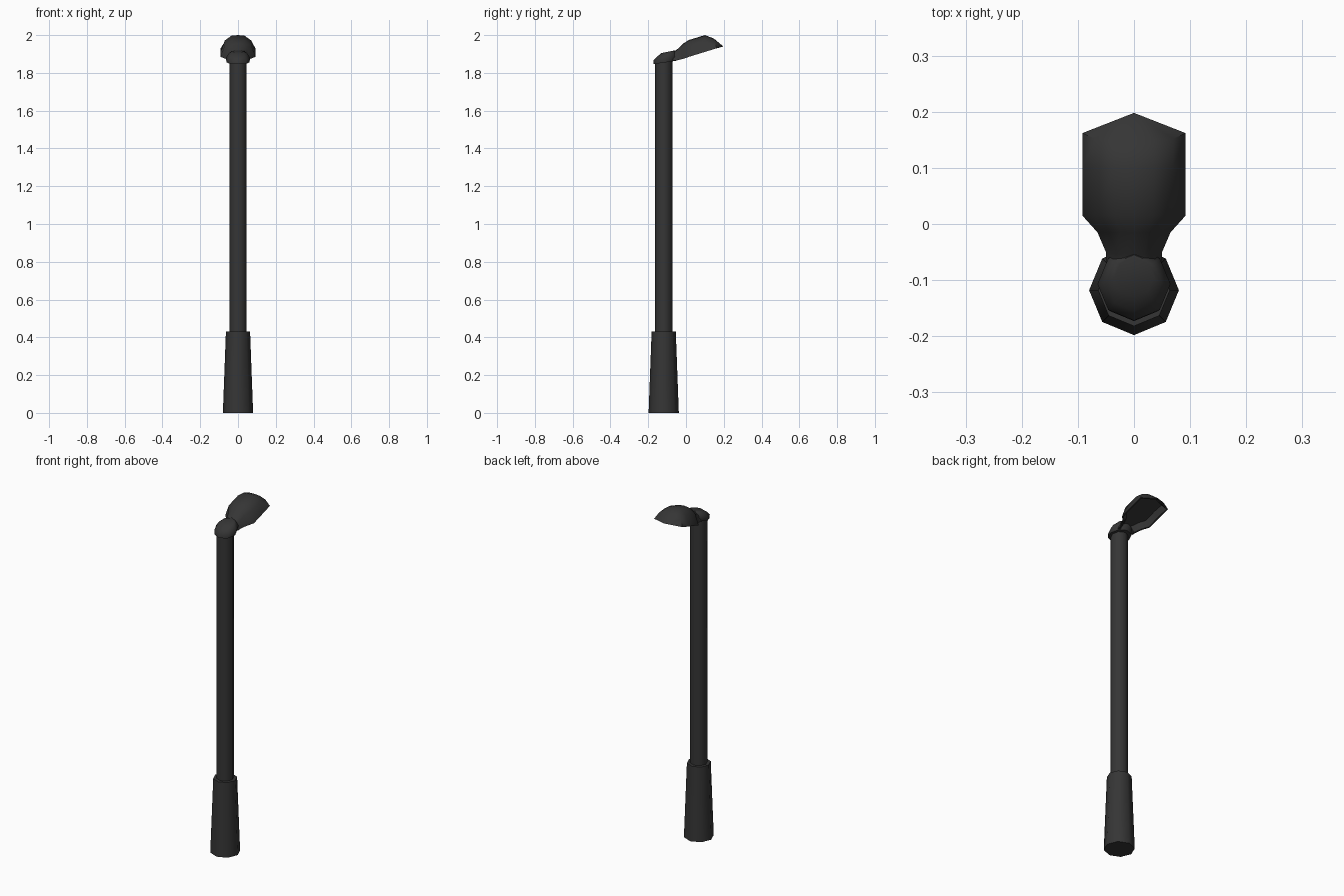
import bpy, bmesh, math

if "Cube" in bpy.data.objects:
    bpy.data.objects.remove(bpy.data.objects["Cube"])

mat = bpy.data.materials.new("dark_iron")
mat.diffuse_color = (0.036, 0.036, 0.036, 1)
mat.use_nodes = True
mat.node_tree.nodes["Principled BSDF"].inputs["Base Color"].default_value = mat.diffuse_color
N = 8
CY = -0.118


def finish(name, bm, angle):
    bmesh.ops.recalc_face_normals(bm, faces=bm.faces)
    me = bpy.data.meshes.new(name)
    bm.to_mesh(me)
    bm.free()
    me.materials.append(mat)
    ob = bpy.data.objects.new(name, me)
    bpy.context.collection.objects.link(ob)
    bpy.ops.object.select_all(action='DESELECT')
    ob.select_set(True)
    bpy.context.view_layer.objects.active = ob
    bpy.ops.object.shade_smooth_by_angle(angle=math.radians(angle))
    return ob


def ringed(name, rings, angle=50):
    """Octagonal solid from rings of (centre y, z, radius, forward slope)."""
    bm = bmesh.new()
    loops = []
    for cy, z, r, s in rings:
        loop = []
        for i in range(N):
            a = 2 * math.pi * i / N
            dy = r * math.sin(a)
            loop.append(bm.verts.new((r * math.cos(a), cy + dy, z + s * dy)))
        loops.append(loop)
    for a, b in zip(loops, loops[1:]):
        for i in range(N):
            j = (i + 1) % N
            bm.faces.new((a[i], a[j], b[j], b[i]))
    bm.faces.new(loops[0][::-1])
    bm.faces.new(loops[-1])
    return finish(name, bm, angle)


# Tapered foot, post and tilted collar
ringed("foot", [(CY, 0, 0.08, 0), (CY, 0.43, 0.064, 0)])
ringed("post", [(CY, 0.42, 0.046, 0), (CY, 1.87, 0.046, 0)])
ringed("collar", [(-0.113, 1.855, 0.060, 0.15),
                  (-0.107, 1.879, 0.065, 0.2),
                  (-0.105, 1.902, 0.050, 0.35),
                  (-0.095, 1.912, 0.035, 0.2)])

# Lamp hood: sections of (rim y, half width, rim z, crown y, crown z)
sections = [(-0.070, 0.050, 1.864, -0.070, 1.910),
            (-0.050, 0.050, 1.866, -0.055, 1.917),
            (-0.015, 0.065, 1.874, -0.015, 1.955),
            (0.015, 0.092, 1.885, 0.015, 1.974),
            (0.100, 0.092, 1.911, 0.100, 2.000),
            (0.162, 0.092, 1.930, 0.147, 1.982)]
arc = [(-1, 0), (-0.76, 0.68), (-0.38, 0.96), (0, 1),
       (0.38, 0.96), (0.76, 0.68), (1, 0)]
bm = bmesh.new()
rows = []
for y, w, zr, yc, zc in sections:
    rows.append([bm.verts.new((w * u, y + (yc - y) * v, zr + (zc - zr) * v))
                 for u, v in arc])
for a, b in zip(rows, rows[1:]):
    for i in range(len(arc) - 1):
        bm.faces.new((a[i], a[i + 1], b[i + 1], b[i]))
tip = bm.verts.new((0, 0.198, 1.940))
for i in range(len(arc) - 1):
    bm.faces.new((rows[-1][i], rows[-1][i + 1], tip))
bm.faces.new(rows[0])
under = bm.faces.new([r[0] for r in rows] + [tip] + [r[-1] for r in rows[::-1]])
bmesh.ops.recalc_face_normals(bm, faces=bm.faces)
# Recessed underside
bmesh.ops.inset_region(bm, faces=[under], thickness=0.008, depth=0)
bmesh.ops.inset_region(bm, faces=[under], thickness=0.02, depth=-0.03)
finish("lamp_hood", bm, 45)
